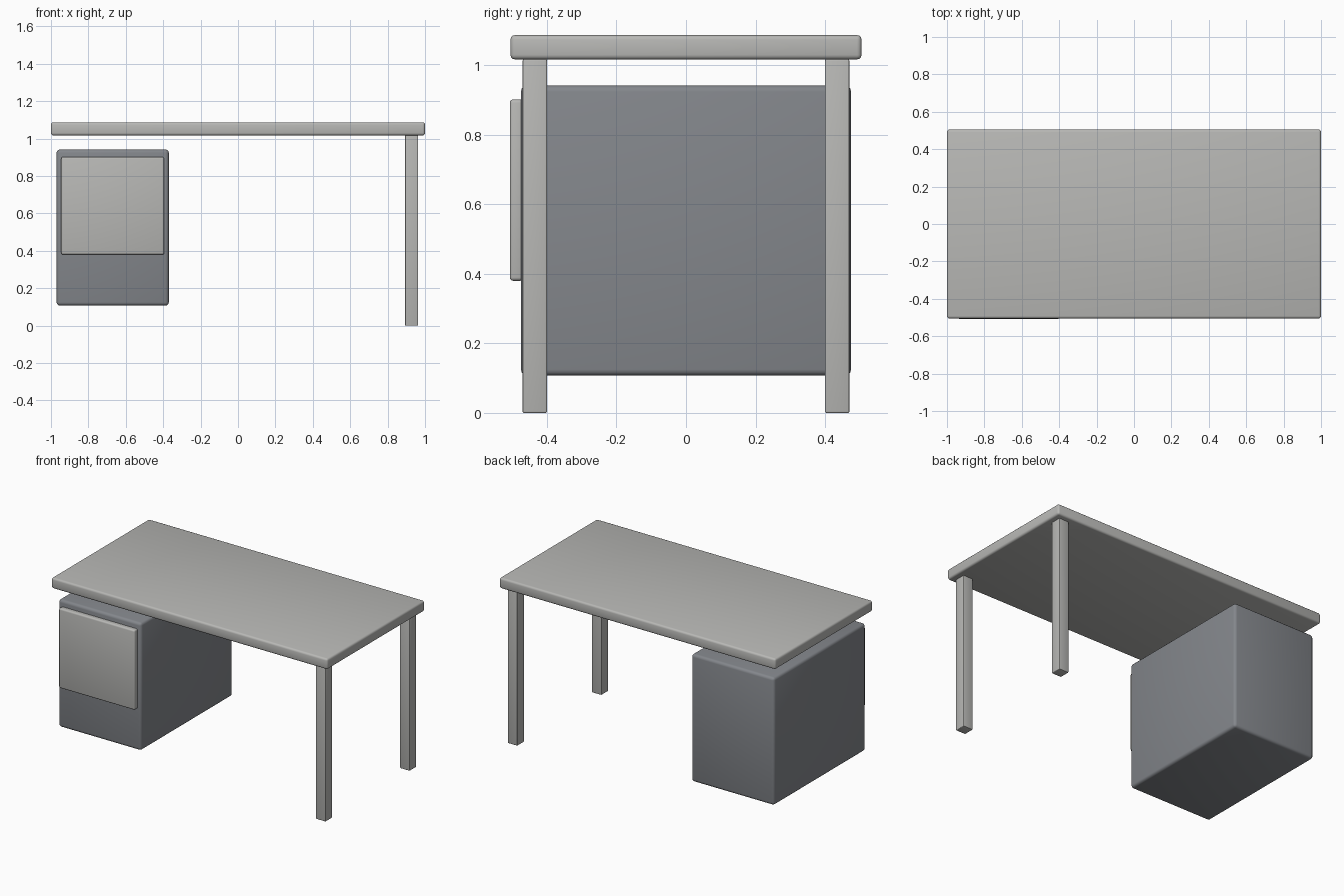
import bpy
import math

# Remove the default cube
if "Cube" in bpy.data.objects:
    bpy.data.objects.remove(bpy.data.objects["Cube"], do_unlink=True)


def make_material(name, colour):
    mat = bpy.data.materials.new(name)
    mat.use_nodes = True
    mat.diffuse_color = colour
    for node in mat.node_tree.nodes:
        if node.type == "BSDF_PRINCIPLED":
            node.inputs["Base Color"].default_value = colour
    return mat


def rounded_box(name, x, y, z, bevel, mat):
    """Box spanning the (min, max) ranges, with softened edges."""
    spans = (x, y, z)
    bpy.ops.mesh.primitive_cube_add(size=1, location=[(a + b) / 2 for a, b in spans])
    obj = bpy.context.object
    obj.name = name
    obj.scale = [b - a for a, b in spans]
    bpy.ops.object.transform_apply(location=False, rotation=False, scale=True)
    obj.data.materials.append(mat)
    mod = obj.modifiers.new("Soft edges", "BEVEL")
    mod.width = bevel
    mod.segments = 3
    bpy.ops.object.modifier_apply(modifier=mod.name)
    bpy.ops.object.shade_smooth_by_angle(angle=math.radians(35))
    return obj


light_grey = make_material("light warm grey", (0.48, 0.48, 0.465, 1))
slate_grey = make_material("slate grey", (0.23, 0.242, 0.262, 1))

# Tabletop
rounded_box("tabletop", (-1, 1), (-0.505, 0.505), (1.017, 1.087), 0.013, light_grey)

# Pair of legs on the left side
for name, side in (("front_leg", -1), ("back_leg", 1)):
    y = sorted((side * 0.4, side * 0.47))
    rounded_box(name, (0.893, 0.963), y, (0, 1.017), 0.004, light_grey)

# Cabinet hanging on the right side, with its front panel
rounded_box("cabinet", (-0.97, -0.37), (-0.475, 0.475), (0.107, 0.942), 0.018, slate_grey)
rounded_box("drawer_front", (-0.945, -0.395), (-0.507, -0.467), (0.38, 0.902), 0.01, light_grey)
